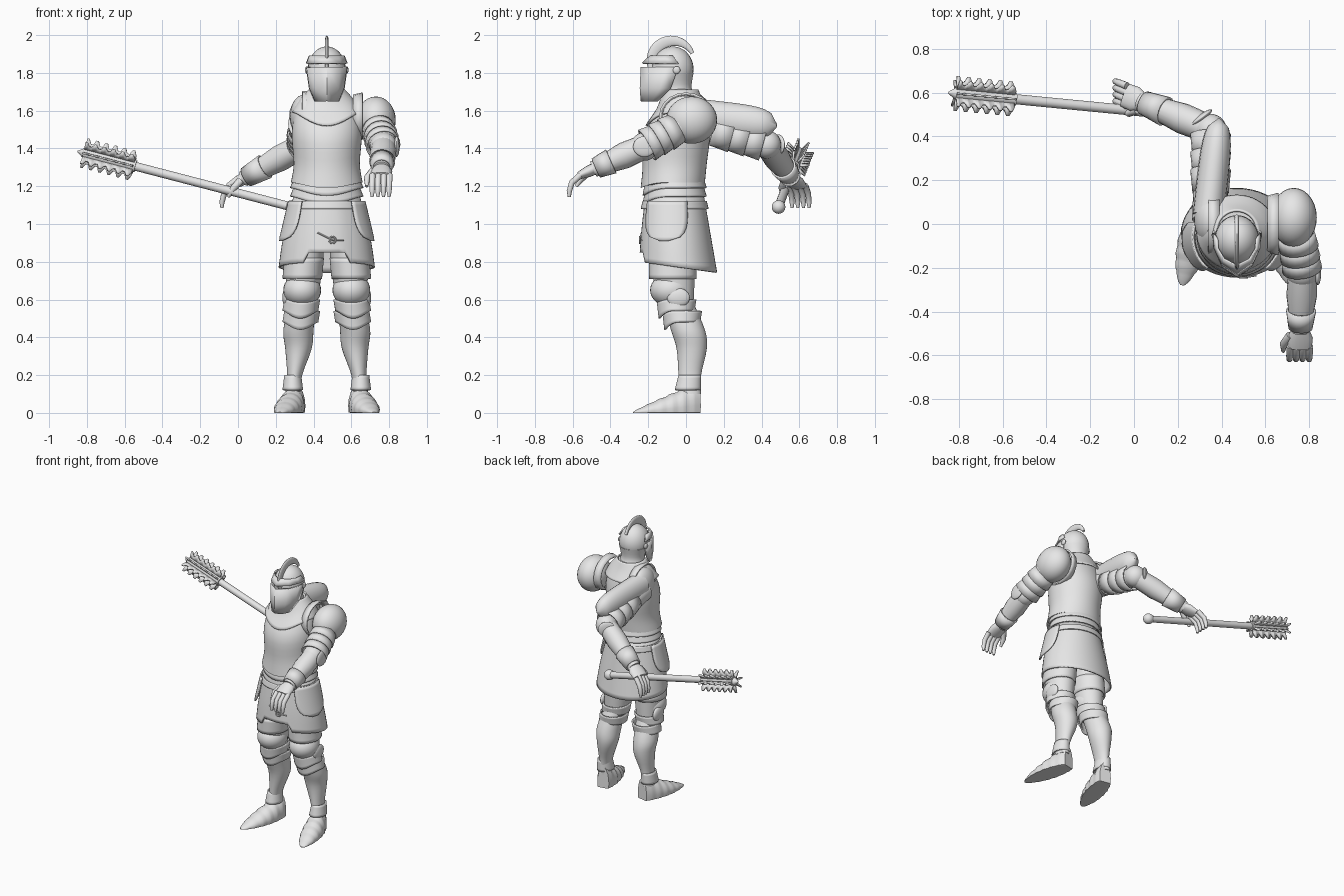
import bpy, bmesh, math
from mathutils import Vector, Matrix

if "Cube" in bpy.data.objects:
    bpy.data.objects.remove(bpy.data.objects["Cube"])

grey = (.8, .8, .8, 1)
steel = bpy.data.materials.new("grey_steel")
steel.use_nodes = True
steel.diffuse_color = grey
steel.node_tree.nodes["Principled BSDF"].inputs["Base Color"].default_value = grey

middle = .47   # x of the body's middle plane
sheet = .01    # thickness of plate armour
X_AXIS, Y_AXIS, Z_AXIS = Matrix.Identity(3)


def finish(name, bm, thick):
    bmesh.ops.recalc_face_normals(bm, faces=bm.faces)
    mesh = bpy.data.meshes.new(name)
    bm.to_mesh(mesh)
    bm.free()
    mesh.materials.append(steel)
    part = bpy.data.objects.new(name, mesh)
    bpy.context.collection.objects.link(part)
    if thick:
        modifier = part.modifiers.new("thickness", "SOLIDIFY")
        modifier.thickness, modifier.offset = thick, 0
    bpy.ops.object.select_all(action="DESELECT")
    part.select_set(True)
    bpy.context.view_layer.objects.active = part
    bpy.ops.object.shade_smooth_by_angle(angle=math.radians(40))


def skin(name, rings, thick=0, wrap=True):
    """Join equal point rows; solid with end caps unless it has a thickness."""
    bm = bmesh.new()
    rows = [[bm.verts.new(point) for point in ring] for ring in rings]
    count = len(rows[0])
    for lower, upper in zip(rows, rows[1:]):
        for i in range(count if wrap else count - 1):
            j = (i + 1) % count
            bm.faces.new((lower[i], lower[j], upper[j], upper[i]))
    if not thick:
        bm.faces.new(rows[0])
        bm.faces.new(rows[-1])
    finish(name, bm, thick)


def circle(count):
    return [(math.cos(math.tau * i / count), math.sin(math.tau * i / count)) for i in range(count)]


def smooth(rows, steps=4):
    """Spline through rows of numbers of any length."""
    rows = [Vector(row) for row in rows]
    last = len(rows) - 1
    out = []
    for k in range(last):
        a, b, c, d = rows[max(k - 1, 0)], rows[k], rows[k + 1], rows[min(k + 2, last)]
        for i in range(steps):
            t = i / steps
            out.append(b + (c - a) * t / 2 + (a * 2 - b * 5 + c * 4 - d) * t * t / 2
                       + (b * 3 - a - c * 3 + d) * t * t * t / 2)
    return out + [rows[-1]]


def level_rings(rows, dip=0):
    """Level ellipses (x, y, z, half width, half depth); the first may dip at the front."""
    rows = smooth(rows)
    rings = []
    for k, (x, y, z, rx, ry) in enumerate(rows):
        drop = dip * (1 - k / len(rows))
        rings.append([Vector((x + rx * c, y + ry * s, z - drop * max(0, -s) ** 3))
                      for c, s in circle(48)])
    return rings


def body(name, rows, dip=0, thick=0):
    skin(name, level_rings([(middle, *row) for row in rows], dip), thick)


def limb(name, points, radii, thick=0, up=Z_AXIS, count=20):
    """Tube along a path; a radius may be a pair (side, up)."""
    points = [Vector(p) for p in points]
    rings = []
    for k, point in enumerate(points):
        ahead = points[min(k + 1, len(points) - 1)] - points[max(k - 1, 0)]
        side = ahead.cross(up).normalized()
        over = side.cross(ahead).normalized()
        radius = radii[k]
        wide, tall = radius if isinstance(radius, tuple) else (radius, radius)
        rings.append([point + side * wide * c + over * tall * s for c, s in circle(count)])
    skin(name, rings, thick)


def ball(name, centre, radii, facing=X_AXIS):
    bm = bmesh.new()
    turn = facing.to_track_quat("X", "Z").to_matrix().to_4x4()
    bmesh.ops.create_uvsphere(bm, u_segments=28, v_segments=16, radius=1,
                              matrix=Matrix.Translation(centre) @ turn @ Matrix.Diagonal((*radii, 1)))
    finish(name, bm, 0)


def face_plate(name, rows):
    """Plate with a central ridge; rows are (z, half width, back y, front y)."""
    half = [(.65, .75), (.97, .35), (1, 0)]
    outline = [(-u, f) for u, f in reversed(half)] + [(0, 1)] + half
    skin(name, [[Vector((middle + w * u, back + (front - back) * f, z)) for u, f in outline]
                for z, w, back, front in rows], sheet, wrap=False)


# Helmet
head = Vector((middle, -.07, 1.82))
ball("helmet_skull", head, (.1, .11, .12))
body("neck_guard", [(-.04, 1.66, .1, .1), (-.05, 1.72, .08, .08), (-.06, 1.8, .1, .1)])
angles = [math.radians(155 - 10 * k) for k in range(21)]
limb("helmet_crest", [head + Vector((0, -math.cos(a), math.sin(a) + .3)) * .115 for a in angles],
     [(sheet + .02 * math.sin(math.pi * k / 20), sheet) for k in range(21)], up=X_AXIS)
face_plate("visor", [(1.83, .106, -.04, -.235), (1.72, .09, -.08, -.24), (1.65, .06, -.15, -.235)])
face_plate("visor_brow", [(1.89, .09, -.07, -.19), (1.85, .106, -.04, -.23)])
for side in (-1, 1):
    ball("visor_pivot", (middle + side * .105, -.05, 1.815), (.01, .02, .02))

# Torso armour, each row from bottom to top
body("breastplate", [(-.07, 1.22, .19, .17), (-.06, 1.32, .175, .17), (-.05, 1.48, .185, .175),
                     (-.03, 1.62, .16, .12), (-.03, 1.7, .09, .09)], dip=.03)
body("upper_chest_plate", [(-.04, 1.59, .18, .17), (-.03, 1.65, .145, .12), (-.03, 1.71, .09, .09)],
     dip=.07, thick=sheet)
body("waist", [(-.06, 1.1, .17, .15), (-.06, 1.24, .17, .15)])
for k in range(2):
    z = 1.19 - .045 * k
    body(f"waist_lame_{k}", [(-.06, z, .19, .165), (-.06, z + .05, .17, .15)], dip=.04, thick=sheet)
body("belt", [(-.06, 1.08, .2, .175), (-.06, 1.12, .19, .165)], thick=sheet)

# Skirt, lower at the back and cut short in the middle of the front
waist_height = 1.15
rings = level_rings([(middle, -.06, waist_height, .17, .15), (middle, -.05, .95, .225, .18),
                     (middle, -.04, .8, .25, .2)])
for ring, hem in ((ring, rings[-1]) for ring in rings):
    for point, edge in zip(ring, hem):
        in_front = edge.y < -.1 and abs(edge.x - middle) < .1
        length = .86 if in_front else 1.1 + .4 * edge.y
        point.z = waist_height - (waist_height - point.z) * length
skin("skirt", rings, sheet)
buckle = Vector((middle + .03, -.245, .915))
hoop = circle(16)
limb("front_ring", [buckle + Vector((c, 0, s)) * .017 for c, s in hoop + hoop[:1]], [.005] * 17,
     up=Y_AXIS, count=8)
limb("front_cord", [buckle + Vector((-.08, .01, .04)), buckle, buckle + Vector((.06, .01, 0))],
     [.004] * 3, count=8)

# Hip plates, rounded at the bottom
for side in (-1, 1):
    rows = []
    for k in range(11):
        t = k / 10
        half = .1 + .5 * math.sqrt(1 - t ** 4)
        sweep = [half * i / 5 - .25 for i in range(-5, 6)]
        rows.append([Vector((middle + side * (.2 + .05 * t) * math.cos(a),
                             (.19 + .03 * t) * math.sin(a) - .06,
                             1.12 - .21 * t)) for a in sweep])
    skin("hip_plate", rows, sheet, wrap=False)


def leg(name, side):
    def piece(part, rows, **options):
        rows = [(middle + side * x, *rest) for x, *rest in rows]
        skin(f"{name}_{part}", level_rings(rows, options.pop("dip", 0)), **options)

    piece("thigh", [(.11, -.06, 1, .1, .12), (.12, -.07, .8, .1, .12), (.13, -.05, .58, .08, .09)])
    piece("thigh_plate", [(.13, -.07, .71, .1, .12), (.12, -.07, .82, .1, .12)], thick=sheet)
    piece("shin", [(.13, -.04, .58, .07, .08), (.15, .01, .44, .08, .09), (.15, .03, .34, .07, .08),
                   (.17, .02, .2, .04, .06), (.18, .02, .1, .04, .06)])
    knee = Vector((middle + side * .13, -.08, .65))
    ball(f"{name}_knee_cap", knee, (.1, .11, .09))
    ball(f"{name}_knee_wing", knee + Vector((side * .085, .04, -.04)), (.02, .06, .05))
    for k in range(2):
        y, z = .03 * k - .05, .54 - .06 * k
        piece(f"knee_lame_{k}", [(.14, y, z, .09, .09), (.13, y, z + .06, .09, .1)],
              dip=.04, thick=sheet)
    piece("ankle_cuff", [(.18, .01, .12, .05, .065), (.18, .02, .2, .04, .055)], thick=sheet)
    # Pointed shoe of overlapping plates, from heel to toe
    rows = []
    for k in range(25):
        d = k / 24
        step = 1 + .1 * (k % 4) / 4
        wide = .066 * step * math.sin(math.pi * (.15 + .84 * d)) ** .6
        tall = .15 * step * (1 - d) ** .9 + .005
        rows.append([Vector((middle + side * (.16 + .09 * d) + wide * c,
                             .07 - .35 * d + .2 * side * wide * c,
                             tall * max(0, .25 + .75 * s))) for c, s in circle(20)])
    skin(f"{name}_shoe", rows)


leg("left", 1)
leg("right", -1)


def hand(name, wrist, forward, across):
    """Gauntlet: palm, four bent fingers and a thumb."""
    forward = forward.normalized()
    down = -Z_AXIS
    limb(f"{name}_palm", [wrist + forward * d for d in (-.02, .03, .085)],
         [(.036, .032), (.058, .03), (.055, .02)])
    for k in range(4):
        root = wrist + forward * .075 + across * (k - 1.5) * .03
        knuckle = root + forward * .05 + down * .02
        bend = knuckle + forward * .015 + down * .04
        limb(f"{name}_finger_{k}", [root, knuckle, bend, bend + down * .03],
             [.017, .016, .014, .008], count=10, up=across)
    root = wrist + forward * .02 - across * .045
    bend = root + forward * .045 - across * .03 + down * .02
    limb(f"{name}_thumb", [root, bend, bend + forward * .035 + down * .03], [.02, .018, .009], count=10)


def arm(name, shoulder, elbow, wrist, outward, across):
    limb(f"{name}_upper_arm", [shoulder, elbow], [.085, .068])
    # Flared lames overlapping down the upper arm
    for k in range(3):
        limb(f"{name}_arm_lame_{k}", [shoulder.lerp(elbow, t) for t in (.3 + .2 * k, .55 + .2 * k)],
             [.078, .088], sheet)
    ball(f"{name}_elbow", elbow, (.073, .073, .075))
    ball(f"{name}_elbow_wing", elbow + outward * .07, (.015, .06, .055), outward)
    limb(f"{name}_forearm", [elbow, elbow.lerp(wrist, .4), wrist], [.065, .07, .043])
    limb(f"{name}_cuff", [elbow.lerp(wrist, t) for t in (.65, .95)], [.064, .05], sheet)
    hand(f"{name}_hand", wrist, wrist - elbow, across)


# Left arm reaches forward
shoulder = Vector((.73, .03, 1.55))
arm("left", shoulder, Vector((.77, -.22, 1.41)), Vector((.76, -.49, 1.29)), X_AXIS, X_AXIS)
ball("left_shoulder_plate", shoulder, (.105, .135, .125))
limb("left_shoulder_rim", [(.61, 0, 1.57), (.66, 0, 1.57)], [(.125, .11), (.138, .122)], sheet)

# Right arm stretches behind, with a long plate over the upper arm
shoulder = Vector((.35, .02, 1.53))
arm("right", shoulder, Vector((.35, .43, 1.42)), Vector((.03, .56, 1.24)),
    Vector((-.6, .8, 0)), Y_AXIS)
ball("right_shoulder_plate", shoulder + Z_AXIS * .04, (.075, .12, .115))
limb("right_shoulder_rim", [(.39, 0, 1.58), (.34, 0, 1.58)], [(.125, .115), (.135, .12)], sheet)
start, stop = Vector((.34, .04, 1.57)), Vector((.39, .48, 1.52))
rounding = [sheet + math.sqrt(1 - (k / 12) ** 6) * .085 for k in range(13)]
limb("right_arm_shell", [start.lerp(stop, k / 12) for k in range(13)],
     [(.75 * r, r) for r in rounding])

# Mace, from the point to the pommel
tip, pommel = Vector((-.85, .6, 1.385)), Vector((.285, .49, 1.09))
axis = (pommel - tip).normalized()
limb("mace_shaft", [tip + axis * .03, pommel], [.023, .023])
limb("mace_point", [tip, tip + axis * .04], [.003, .03])
limb("mace_socket", [tip + axis * .035, tip + axis * .32], [.032, .032])
ball("mace_pommel", pommel, (.036, .036, .036))
side = axis.cross(Z_AXIS).normalized()
over = side.cross(axis)
for k, (c, s) in enumerate(circle(8)):
    outward = side * c + over * s
    rows = [[tip + axis * (.035 + .0125 * i) + outward * reach
             for reach in (.02, .08 if i % 4 < 2 else .055)] for i in range(23)]
    skin(f"mace_flange_{k}", rows, sheet, wrap=False)
